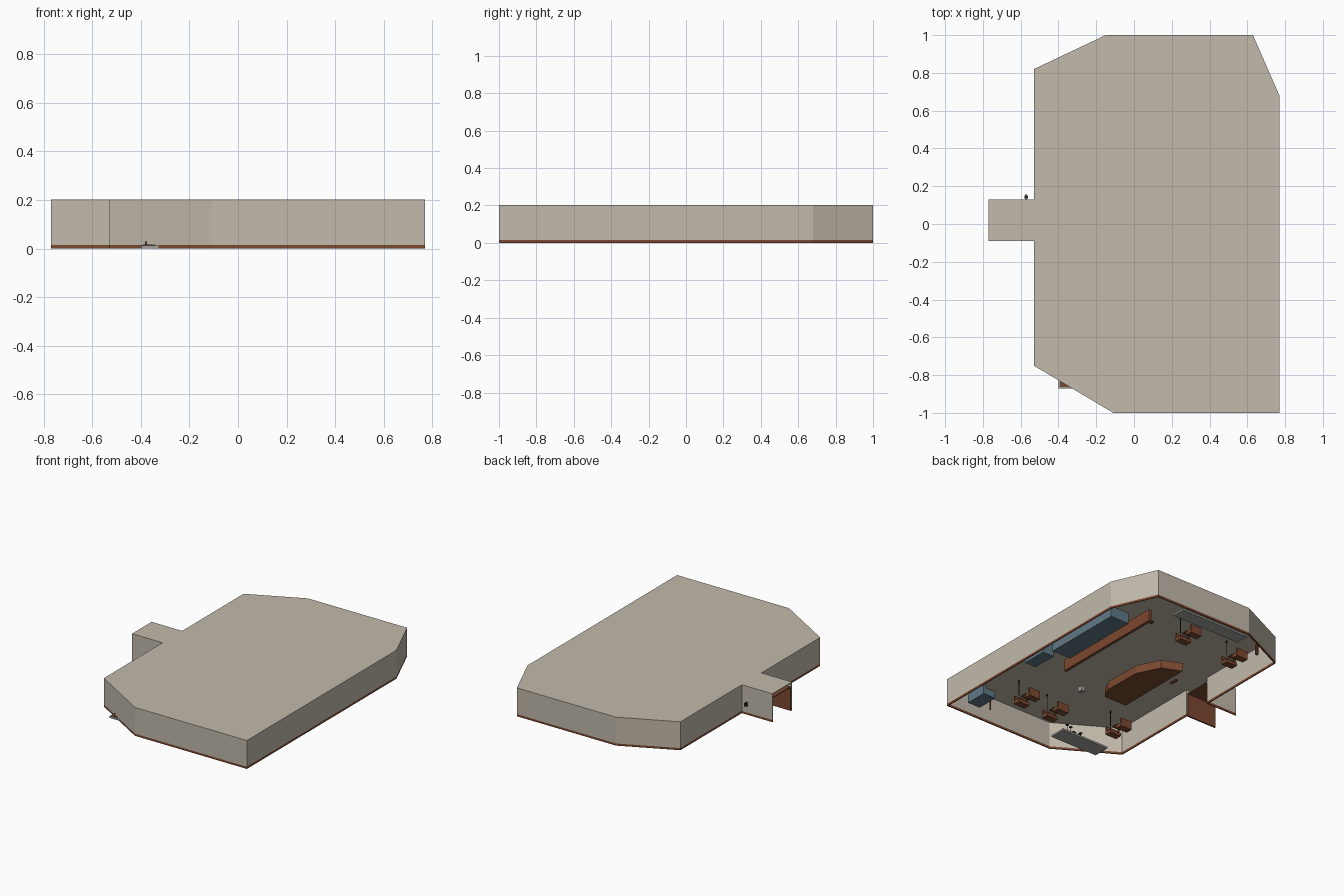
import bpy, bmesh, math
from mathutils import Vector

if "Cube" in bpy.data.objects:
    bpy.data.objects.remove(bpy.data.objects["Cube"])


def material(name, col):
    m = bpy.data.materials.new(name)
    m.diffuse_color = (*col, 1)
    m.use_nodes = True
    m.node_tree.nodes["Principled BSDF"].inputs["Base Color"].default_value = m.diffuse_color
    return m


PLASTER = material("plaster", (0.54, 0.49, 0.41))
WOOD = material("wood", (0.20, 0.065, 0.03))
BLUE = material("slate_blue", (0.12, 0.19, 0.24))
GREY = material("stage_grey", (0.36, 0.37, 0.35))
DARK = material("dark_metal", (0.03, 0.025, 0.02))


def finish(name, bm, mat):
    bmesh.ops.recalc_face_normals(bm, faces=bm.faces)
    me = bpy.data.meshes.new(name)
    bm.to_mesh(me)
    bm.free()
    me.materials.append(mat)
    ob = bpy.data.objects.new(name, me)
    bpy.context.collection.objects.link(ob)
    return ob


def box(name, x0, x1, y0, y1, z0, z1, mat):
    bm = bmesh.new()
    bmesh.ops.create_cube(bm, size=1)
    for v in bm.verts:
        v.co = ((x0 + x1) / 2 + v.co.x * (x1 - x0),
                (y0 + y1) / 2 + v.co.y * (y1 - y0),
                (z0 + z1) / 2 + v.co.z * (z1 - z0))
    return finish(name, bm, mat)


def rod(name, x, y, z0, z1, r, mat, sides=8):
    bm = bmesh.new()
    bmesh.ops.create_cone(bm, cap_ends=True, segments=sides, radius1=r, radius2=r, depth=z1 - z0)
    bmesh.ops.translate(bm, verts=bm.verts, vec=(x, y, (z0 + z1) / 2))
    return finish(name, bm, mat)


def slab(name, outline, z0, z1, mat):
    bm = bmesh.new()
    face = bm.faces.new([bm.verts.new((x, y, z0)) for x, y in outline])
    ext = bmesh.ops.extrude_face_region(bm, geom=[face], use_keep_orig=True)
    for v in ext["geom"]:
        if isinstance(v, bmesh.types.BMVert):
            v.co.z = z1
    return finish(name, bm, mat)


def ribbon(name, path, z0, z1, thick, mat):
    """Upright wall along an open path, thickened to the left."""
    pts = [Vector(p) for p in path]
    nrm = []
    for a, b in zip(pts, pts[1:]):
        d = (b - a).normalized()
        nrm.append(Vector((-d.y, d.x)))
    bm = bmesh.new()
    rings = []
    for i, p in enumerate(pts):
        n0, n1 = nrm[max(i - 1, 0)], nrm[min(i, len(nrm) - 1)]
        q = p + (n0 + n1) * (thick / (1 + n0.dot(n1)))
        rings.append([bm.verts.new((c.x, c.y, z)) for c, z in ((p, z0), (q, z0), (q, z1), (p, z1))])
    for a, b in zip(rings, rings[1:]):
        for k in range(4):
            bm.faces.new((a[k], a[(k + 1) % 4], b[(k + 1) % 4], b[k]))
    bm.faces.new(rings[0])
    bm.faces.new(rings[-1])
    return finish(name, bm, mat)


# Room shell: open entrance passage on the left, no floor
PLAN = [(-.77, -.09), (-.53, -.09), (-.53, -.75), (-.11, -1), (.77, -1), (.77, .68),
        (.63, 1), (-.15, 1), (-.53, .82), (-.53, .13), (-.77, .13)]
ribbon("walls", PLAN, .015, .197, .005, PLASTER)
ribbon("baseboard", PLAN, 0, .015, .007, WOOD)
slab("ceiling", PLAN, .197, .202, PLASTER)

# Entrance lining and lamp bracket
box("entrance_panel", -.768, -.53, -.085, -.079, .0, .165, WOOD)
box("entrance_lining", -.765, -.53, -.08, .12, .165, .171, WOOD)
box("bracket_arm", -.574, -.568, .13, .16, .085, .091, DARK)
box("bracket_sign", -.58, -.562, .135, .15, .065, .085, DARK)

# Central island
slab("island", [(-.13, -.24), (.05, -.24), (.095, -.15), (.09, .13), (.01, .29), (-.126, .35)],
     0, .06, WOOD)

# Bar and back counter
box("bar_front", .455, .475, -.15, .72, 0, .085, WOOD)
box("bar_step", .43, .455, .69, .72, 0, .012, WOOD)
box("back_counter", .55, .70, 0, .60, 0, .08, BLUE)
box("cooler", .65, .74, -.235, -.05, 0, .10, BLUE)

# Blue corner sofa
box("sofa_seat", .59, .67, -.88, -.72, .0, .03, BLUE)
box("sofa_back", .67, .69, -.88, -.72, .0, .075, BLUE)
for y in (-.88, -.735):
    box("sofa_arm", .59, .67, y, y + .015, .03, .05, BLUE)
rod("sofa_post", .52, -.855, 0, .08, .005, WOOD)

# Booths: two facing benches, a table and a lamp pole
for x, y in ((.40, -.62), (.14, -.64), (-.32, -.54), (.118, .70), (-.311, .66)):
    for s in (-1, 1):
        ys = sorted((y + s * .03, y + s * .07))
        box("booth_seat", x - .045, x + .045, *ys, 0, .025, WOOD)
        yb = sorted((y + s * .07, y + s * .08))
        box("booth_back", x - .045, x + .045, *yb, 0, .06, WOOD)
    box("booth_table", x - .035, x + .035, y - .025, y + .025, .036, .042, WOOD)
    rod("table_leg", x, y, 0, .036, .006, WOOD)
    rod("lamp_pole", x + .045, y - .03, .04, .15, .0025, DARK)
    rod("lamp_head", x + .045, y - .03, .145, .158, .007, DARK)


# Low stages with grey rim and wooden deck
def stage(x0, x1, y0, y1):
    box("stage_base", x0, x1, y0, y1, 0, .013, GREY)
    box("stage_deck", x0 + .008, x1 - .008, y0 + .008, y1 - .008, .013, .016, WOOD)


stage(-.40, -.02, -.87, -.75)
stage(-.16, .39, .87, .97)

# Drum set and microphone stands
for x, y, r, h in ((-.15, -.80, .016, .04), (-.19, -.79, .012, .035), (-.17, -.83, .01, .03)):
    rod("drum", x, y, .02, h + .012, r, DARK, 12)
for x, y in ((-.12, -.79), (-.22, -.81), (-.08, -.78)):
    rod("stand", x, y, .016, .075, .002, DARK)
    rod("cymbal", x, y, .073, .076, .012, DARK, 12)
rod("stage_knob", -.38, -.84, .016, .028, .004, DARK)

# Loose furniture
box("side_cabinet", .195, .225, -.305, -.27, 0, .035, GREY)
rod("wall_post", -.36, .83, 0, .075, .01, WOOD)
box("island_step", -.185, -.165, .17, .23, 0, .01, WOOD)
